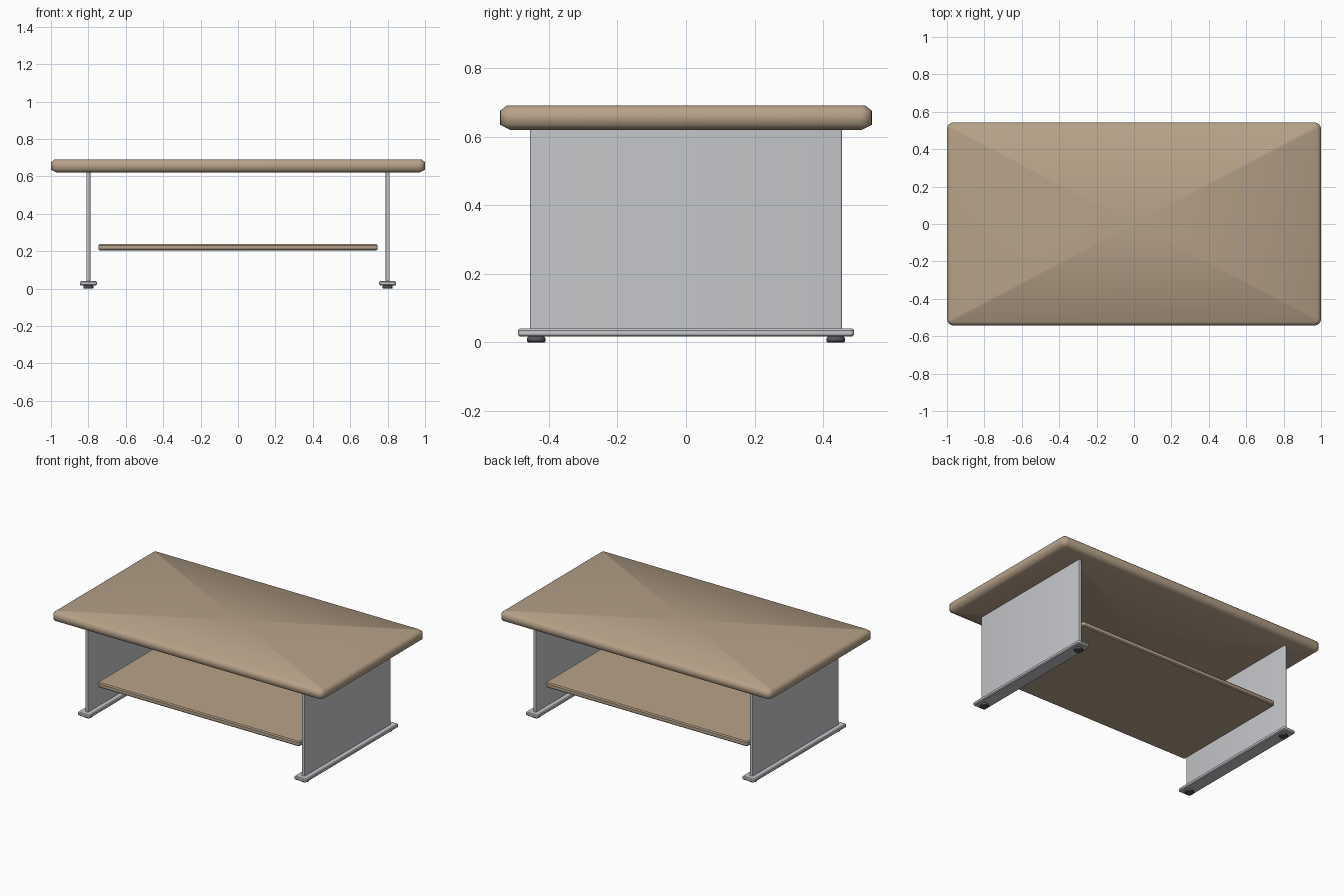
import bpy, bmesh, math

if "Cube" in bpy.data.objects:
    bpy.data.objects.remove(bpy.data.objects["Cube"], do_unlink=True)


def material(name, r, g, b):
    m = bpy.data.materials.new(name)
    m.use_nodes = True
    m.diffuse_color = (r, g, b, 1)
    m.node_tree.nodes["Principled BSDF"].inputs["Base Color"].default_value = (r, g, b, 1)
    return m


WOOD = material("beige wood", 0.47, 0.36, 0.25)
METAL = material("grey metal", 0.56, 0.57, 0.59)
RUBBER = material("dark rubber", 0.10, 0.10, 0.11)


def outline(hx, hy, r, steps=4):
    """Rounded rectangle, counter-clockwise."""
    pts = []
    for k, (sx, sy) in enumerate([(1, 1), (-1, 1), (-1, -1), (1, -1)]):
        for i in range(steps + 1):
            a = math.pi / 2 * (k + i / steps)
            pts.append((sx * (hx - r) + r * math.cos(a), sy * (hy - r) + r * math.sin(a)))
    return pts


def slab(name, mat, hx, hy, radius, levels, x=0, y=0, poke=False):
    """Stack of rounded outlines; each level is (z, inset)."""
    bm = bmesh.new()
    rings = [[bm.verts.new((px, py, z)) for px, py in
              outline(hx - inset, hy - inset, max(radius - inset, 0.003))]
             for z, inset in levels]
    n = len(rings[0])
    for low, high in zip(rings, rings[1:]):
        for i in range(n):
            j = (i + 1) % n
            bm.faces.new((low[i], low[j], high[j], high[i]))
    caps = [bm.faces.new(rings[0][::-1]), bm.faces.new(rings[-1])]
    if poke:
        bmesh.ops.poke(bm, faces=caps)
    mesh = bpy.data.meshes.new(name)
    bm.to_mesh(mesh)
    bm.free()
    mesh.materials.append(mat)
    ob = bpy.data.objects.new(name, mesh)
    ob.location = (x, y, 0)
    bpy.context.collection.objects.link(ob)
    # the pillowed top is smooth all over, other parts keep crisp edges
    if poke:
        mesh.shade_smooth()
    else:
        bpy.ops.object.select_all(action="DESELECT")
        ob.select_set(True)
        bpy.context.view_layer.objects.active = ob
        bpy.ops.object.shade_smooth_by_angle(angle=math.radians(30))
    return ob


# Table top and lower shelf
slab("table_top", WOOD, 1.0, 0.543, 0.035,
     [(0.62, 0.03), (0.635, 0.0), (0.675, 0.0), (0.691, 0.02)], poke=True)
slab("shelf", WOOD, 0.747, 0.42, 0.012,
     [(0.205, 0.006), (0.211, 0), (0.231, 0), (0.238, 0.006)])

# Side supports, mirrored left and right
for side, sx in (("left", 1), ("right", -1)):
    x = 0.8 * sx
    slab(side + "_side_panel", METAL, 0.011, 0.455, 0.005, [(0.035, 0), (0.625, 0)], x)
    slab(side + "_base_rail", METAL, 0.045, 0.49, 0.012,
         [(0.017, 0.005), (0.022, 0), (0.035, 0), (0.04, 0.005)], x)
    for end, sy in (("front", -1), ("back", 1)):
        slab(f"{side}_{end}_foot", RUBBER, 0.027, 0.027, 0.027,
             [(0, 0.004), (0.004, 0), (0.012, 0), (0.018, 0.004)], x, 0.437 * sy)
